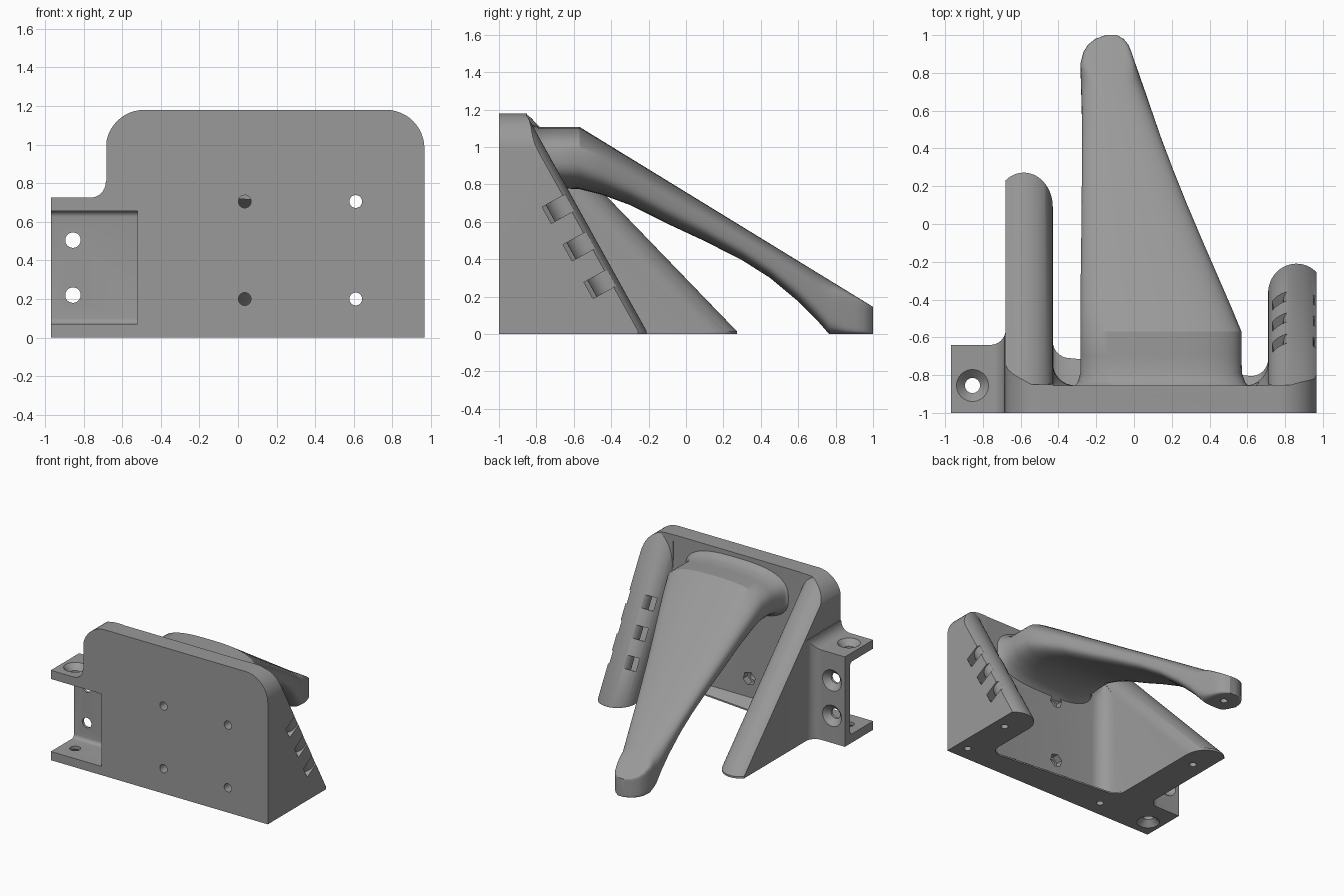
import bpy, bmesh, math
from mathutils import Vector

if "Cube" in bpy.data.objects:
    bpy.data.objects.remove(bpy.data.objects["Cube"])

grey = bpy.data.materials.new("plain_grey")
grey.diffuse_color = (0.32, 0.32, 0.32, 1)
grey.use_nodes = True
grey.node_tree.nodes["Principled BSDF"].inputs["Base Color"].default_value = grey.diffuse_color


def loft(name, rings, closed=False):
    """Skin equal-length rings of 3D points; cap the ends unless closed."""
    bm = bmesh.new()
    vs = [[bm.verts.new(p) for p in r] for r in rings]
    n = len(vs[0])
    for a, b in zip(vs, vs[1:] + (vs[:1] if closed else [])):
        for i in range(n):
            j = (i + 1) % n
            bm.faces.new((a[i], a[j], b[j], b[i]))
    if not closed:
        bm.faces.new(vs[0])
        bm.faces.new(vs[-1])
    bmesh.ops.recalc_face_normals(bm, faces=bm.faces)
    me = bpy.data.meshes.new(name)
    bm.to_mesh(me)
    bm.free()
    ob = bpy.data.objects.new(name, me)
    bpy.context.collection.objects.link(ob)
    me.materials.append(grey)
    return ob


def arc(cx, cy, r, a0, a1, n=12, ry=None):
    ry = ry or r
    return [(cx + r * math.cos(math.radians(a0 + (a1 - a0) * i / n)),
             cy + ry * math.sin(math.radians(a0 + (a1 - a0) * i / n))) for i in range(n + 1)]


def drill(pos, axis, steps, n=28):
    """Turned cutter: steps are (distance along axis, radius)."""
    axis = Vector(axis).normalized()
    u = axis.orthogonal().normalized()
    w = axis.cross(u)
    return loft("cutter", [[Vector(pos) + axis * d + (u * math.cos(t) + w * math.sin(t)) * r
                            for t in (2 * math.pi * i / n for i in range(n))] for d, r in steps])


def combine(ob, tool, op):
    m = ob.modifiers.new(op, 'BOOLEAN')
    m.operation, m.object, m.solver = op, tool, 'EXACT'
    bpy.ops.object.select_all(action='DESELECT')
    bpy.context.view_layer.objects.active = ob
    ob.select_set(True)
    bpy.ops.object.modifier_apply(modifier=m.name)
    bpy.data.objects.remove(tool)


def smooth(ob, deg):
    bpy.ops.object.select_all(action='DESELECT')
    bpy.context.view_layer.objects.active = ob
    ob.select_set(True)
    bpy.ops.object.shade_smooth_by_angle(angle=math.radians(deg))


# Back plate: upright wall with a lip at the foot and fillets towards both ribs
def plate_ring(z, yl, yr, rl, rr):
    pts = [(-0.678, -1.1), (-0.678, yl), (-0.55, yl + rl)]
    pts += arc(-0.43 + rl, yl + rl, rl, 180, 270, 8)
    pts += arc(0.71 - rr, yr + rr, rr, 270, 360, 8) + [(0.85, yr + rr), (1.0, yr), (1.0, -1.1)]
    return [(x, y, z) for x, y in pts]


body = loft("mount_body", [plate_ring(-0.05, -0.71, -0.805, 0.09, 0.09),
                           plate_ring(0.012, -0.71, -0.805, 0.09, 0.09),
                           plate_ring(0.05, -0.855, -0.855, 0.12, 0.12),
                           plate_ring(0.66, -0.855, -0.855, 0.12, 0.12),
                           plate_ring(0.88, -0.855, -0.855, 0.11, 0.012),
                           plate_ring(1.02, -0.855, -0.855, 0.008, 0.004),
                           plate_ring(1.25, -0.855, -0.855, 0.003, 0.003)])


# Sloping side ribs with rounded crests and a short upright foot
def rib(x0, x1, cx, cy, r, ry, lean):
    a0 = math.degrees(math.acos(max(-1, (x0 - cx) / r)))
    a1 = math.degrees(math.acos(min(1, (x1 - cx) / r)))
    pts = [(x0, -1.3)] + arc(cx, cy, r, a0, a1, 20, ry) + [(x1, -1.3)]
    return loft("rib", [[(x, y - lean * max(z - 0.015, 0), z) for x, y in pts]
                        for z in (-0.05, 0.015, 1.25)])


combine(body, rib(-0.68, -0.43, -0.583, 0.09, 0.153, 0.182, 0.965), 'UNION')
combine(body, rib(0.71, 0.985, 0.86, -0.365, 0.15, 0.155, 0.555), 'UNION')

# Side bracket block with a fillet into the left rib
block = [(-1.05, -1.15), (-1.05, -0.64)] + arc(-0.76, -0.56, 0.08, 270, 360, 8)
block += [(-0.60, -0.56), (-0.60, -1.15)]
combine(body, loft("block", [[(x, y, z) for x, y in block] for z in (-0.07, 0.81)]), 'UNION')

# Trim everything to the front outline
outline = [(-0.97, 0), (0.966, 0)] + arc(0.766, 0.98, 0.2, 0, 90) + arc(-0.485, 0.98, 0.2, 90, 180)
outline += arc(-0.765, 0.805, 0.08, 360, 270, 8) + [(-0.97, 0.725)]
combine(body, loft("outline", [[(x, y, z) for x, z in outline] for y in (-1, 0.6)]), 'INTERSECT')

# Bracket recess, leaving two flanges and a thin wall
f = 0.03
pocket = [(-1.1, 0.07)] + arc(-0.705 - f, 0.07 + f, f, 270, 360, 5)
pocket += arc(-0.705 - f, 0.655 - f, f, 0, 90, 5) + [(-1.1, 0.655)]
combine(body, loft("pocket", [[(x, y, z) for y, z in pocket] for x in (-1.1, -0.52)]), 'DIFFERENCE')

# Countersunk bracket holes
sink = [(-0.1, 0.04), (-0.045, 0.04), (0, 0.085), (0.04, 0.085)]
for pos, axis in [((-0.855, -0.64, 0.505), (0, 1, 0)), ((-0.855, -0.64, 0.22), (0, 1, 0)),
                  ((-0.855, -0.855, 0.725), (0, 0, 1)), ((-0.855, -0.855, 0), (0, 0, -1))]:
    combine(body, drill(pos, axis, sink), 'DIFFERENCE')

# Bolt holes with hexagonal nut pockets behind
for x in (0.035, 0.61):
    for z in (0.2, 0.705):
        combine(body, drill((x, -1, z), (0, 1, 0), [(-0.05, 0.033), (0.5, 0.033)]), 'DIFFERENCE')
        combine(body, drill((x, -1, z), (0, 1, 0), [(0.09, 0.055), (0.4, 0.055)], 6), 'DIFFERENCE')

# Blind holes in the underside
for x, y in [(0.87, -0.88), (0.87, -0.455), (-0.56, 0.01), (-0.40, -0.87)]:
    combine(body, drill((x, y, 0), (0, 0, 1), [(-0.05, 0.027), (0.12, 0.027)]), 'DIFFERENCE')

# Curved strap slots through the right rib
along = Vector((0, -0.555, 1)).normalized()
inward = Vector((0, -along.z, along.y))
for s in (0.355, 0.585, 0.815):
    c = Vector((0.873, -0.21, 0)) + along * s + inward * 0.055
    rings = []
    for i in range(40):
        t = 2 * math.pi * i / 40
        d = Vector((math.cos(t), 0, 0)) + inward * math.sin(t)
        rings.append([c + d * r + along * h for r, h in
                      ((0.083, -0.05), (0.14, -0.05), (0.14, 0.05), (0.083, 0.05))])
    combine(body, loft("slot", rings, closed=True), 'DIFFERENCE')
smooth(body, 30)


# Long tapering arm: y, left x, right x, underside z, roundness exponent
def ridge(y):
    return 1.108 - max(0, y + 0.57) * 0.613


stations = [(-0.87, -0.33, 0.62, 0.715, 2.8), (-0.84, -0.30, 0.59, 0.745, 2.8),
            (-0.79, -0.285, 0.572, 0.765, 2.8), (-0.70, -0.285, 0.57, 0.78, 2.8),
            (-0.57, -0.285, 0.57, 0.775, 2.8), (-0.45, -0.284, 0.52, 0.745, 2.8),
            (-0.30, -0.283, 0.455, 0.69, 2.8), (-0.10, -0.28, 0.368, 0.59, 2.8),
            (0.10, -0.278, 0.283, 0.497, 2.8), (0.30, -0.276, 0.203, 0.395, 2.9),
            (0.45, -0.276, 0.146, 0.30, 3), (0.60, -0.277, 0.094, 0.175, 3),
            (0.70, -0.28, 0.06, 0.075, 3), (0.765, -0.282, 0.037, 0.0, 3.2),
            (0.80, -0.283, 0.025, 0.0, 4.2), (0.85, -0.283, 0.007, 0.0, 7),
            (0.91, -0.268, -0.013, 0.0, 9), (0.95, -0.243, -0.03, 0.0, 10),
            (0.98, -0.205, -0.055, 0.0, 10), (1.0, -0.15, -0.09, 0.0, 10)]
rings = []
for k, (y, xl, xr, zb, n) in enumerate(stations):
    zt = ridge(y) + (0.055, 0.02)[k] if k < 2 else ridge(y)
    ring = []
    for i in range(48):
        t = 2 * math.pi * (i + 0.5) / 48
        cs, sn = math.cos(t), math.sin(t)
        ring.append(((xl + xr) / 2 + (xr - xl) / 2 * math.copysign(abs(cs) ** (2 / n), cs), y,
                     (zt + zb) / 2 + (zt - zb) / 2 * math.copysign(abs(sn) ** (2 / n), sn)))
    rings.append(ring)
arm = loft("support_arm", rings)
combine(arm, drill((-0.13, 0.88, 0), (0, 0, 1), [(-0.05, 0.027), (0.1, 0.027)]), 'DIFFERENCE')
smooth(arm, 28)
